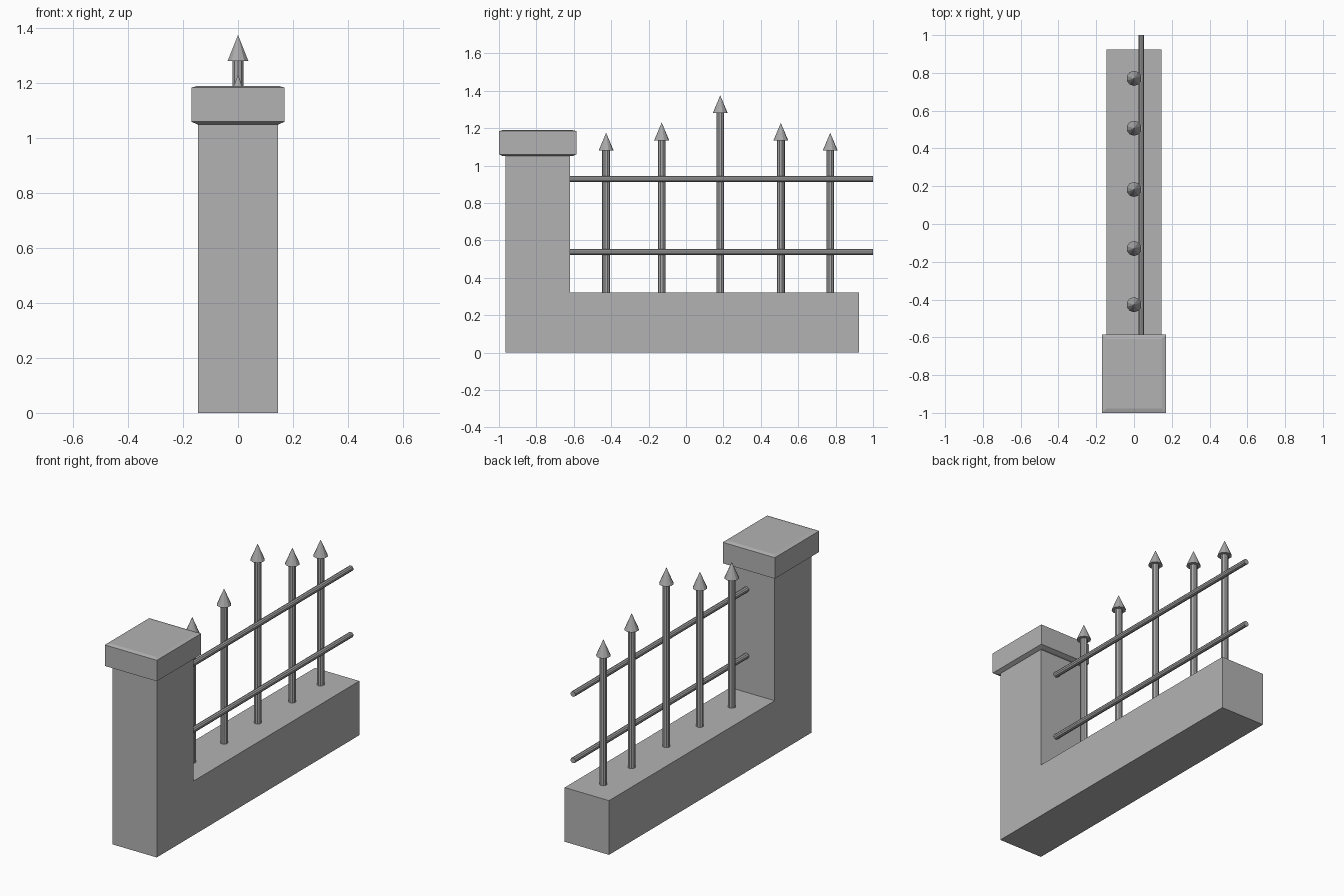
import bpy, bmesh, math
from mathutils import Matrix, Vector

cube = bpy.data.objects.get("Cube")
if cube:
    bpy.data.objects.remove(cube)


def material(name, value):
    mat = bpy.data.materials.new(name)
    mat.use_nodes = True
    colour = (value, value, value, 1)
    mat.diffuse_color = colour
    mat.node_tree.nodes["Principled BSDF"].inputs["Base Color"].default_value = colour
    return mat


stone = material("grey stone", 0.45)
iron = material("grey iron", 0.40)


def finish(name, bm, mat):
    bmesh.ops.recalc_face_normals(bm, faces=bm.faces)
    mesh = bpy.data.meshes.new(name)
    bm.to_mesh(mesh)
    bm.free()
    mesh.materials.append(mat)
    obj = bpy.data.objects.new(name, mesh)
    bpy.context.collection.objects.link(obj)
    return obj


def add_cone(bm, r1, r2, low, high, sides):
    bmesh.ops.create_cone(bm, cap_ends=True, segments=sides, radius1=r1, radius2=r2,
                          depth=high - low,
                          matrix=Matrix.Translation((0, 0, (low + high) / 2)))


# L-shaped wall and pillar, extruded from a side profile
FRONT, INNER, BACK = -0.965, -0.62, 0.925
HALF, WALL_TOP, PILLAR_TOP = 0.145, 0.32, 1.06
profile = [(FRONT, 0), (BACK, 0), (BACK, WALL_TOP), (INNER, WALL_TOP),
           (INNER, PILLAR_TOP), (FRONT, PILLAR_TOP)]
bm = bmesh.new()
face = bm.faces.new([bm.verts.new((-HALF, y, z)) for y, z in profile])
side = bmesh.ops.extrude_face_region(bm, geom=[face])
bmesh.ops.translate(bm, vec=(HALF * 2, 0, 0),
                    verts=[v for v in side["geom"] if isinstance(v, bmesh.types.BMVert)])
finish("wall_and_pillar", bm, stone)

# Pillar cap with shallow sloping rims above and below
bm = bmesh.new()
rings = []
for z, inset in ((1.05, 0.022), (1.06, 0), (1.184, 0), (1.19, 0.022)):
    x, y = 0.17 - inset, 0.207 - inset
    rings.append([bm.verts.new((sx * x, -0.793 + sy * y, z))
                  for sx, sy in ((-1, -1), (1, -1), (1, 1), (-1, 1))])
bm.faces.new(rings[0])
bm.faces.new(rings[-1])
for a, b in zip(rings, rings[1:]):
    for i in range(4):
        j = (i + 1) % 4
        bm.faces.new((a[i], a[j], b[j], b[i]))
finish("pillar_cap", bm, stone)

# Upright bars with spear points
HEAD = 0.095
for n, (y, top) in enumerate(((-0.427, 1.175), (-0.13, 1.23), (0.183, 1.375),
                              (0.507, 1.228), (0.771, 1.175)), 1):
    bm = bmesh.new()
    add_cone(bm, 0.021, 0.021, WALL_TOP - 0.02, top - HEAD + 0.005, 10)
    add_cone(bm, 0.04, 0, top - HEAD, top, 10)
    finish(f"spear_bar_{n}", bm, iron).location.y = y

# Horizontal rails beside the bars
for name, z in (("lower_rail", 0.537), ("upper_rail", 0.929)):
    bm = bmesh.new()
    add_cone(bm, 0.016, 0.016, INNER, 1.0, 10)
    bm.transform(Matrix.Rotation(-math.pi / 2, 4, "X"))
    rail = finish(name, bm, iron)
    rail.location = Vector((0.038, 0, z))
